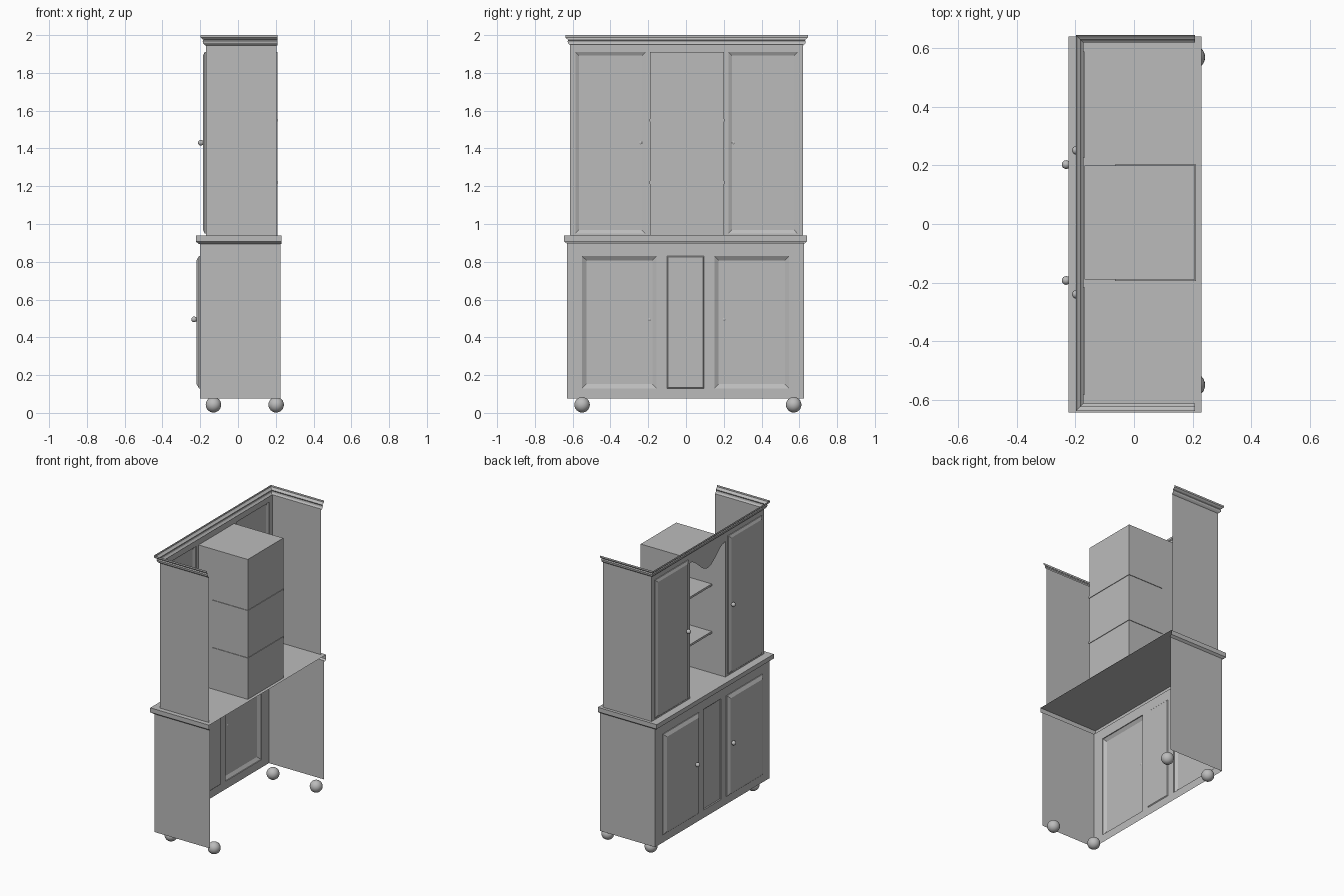
import bpy, bmesh, math

cube = bpy.data.objects.get("Cube")
if cube:
    bpy.data.objects.remove(cube, do_unlink=True)

# Single painted finish
GREY = (0.5, 0.5, 0.5, 1)
paint = bpy.data.materials.new("grey paint")
paint.use_nodes = True
paint.diffuse_color = GREY
paint.node_tree.nodes["Principled BSDF"].inputs["Base Color"].default_value = GREY


def finish(name, bm, smooth=False):
    bmesh.ops.remove_doubles(bm, verts=bm.verts, dist=0.0001)
    bmesh.ops.recalc_face_normals(bm, faces=bm.faces)
    for f in bm.faces:
        f.smooth = smooth
    mesh = bpy.data.meshes.new(name)
    bm.to_mesh(mesh)
    bm.free()
    mesh.materials.append(paint)
    obj = bpy.data.objects.new(name, mesh)
    bpy.context.collection.objects.link(obj)
    return obj


def face(bm, points):
    return bm.faces.new([bm.verts.new(p) for p in points])


def sweep(name, profile, front, back, y0, y1, closed_top=False):
    """Sweep (outset, height) points round the front and both ends."""
    bm = bmesh.new()
    rings = [[(back, y0 - o, z), (front - o, y0 - o, z),
              (front - o, y1 + o, z), (back, y1 + o, z)] for o, z in profile]
    for a, b in zip(rings, rings[1:]):
        for i in range(3):
            face(bm, [a[i], a[i + 1], b[i + 1], b[i]])
    if closed_top:
        face(bm, rings[-1])
    return finish(name, bm)


def pressed_panel(name, y0, y1, z0, z1, levels):
    """Nested rectangles, each level an (inset, x) pair, closed at the last."""
    bm = bmesh.new()
    rings = [[(x, y0 + d, z0 + d), (x, y1 - d, z0 + d),
              (x, y1 - d, z1 - d), (x, y0 + d, z1 - d)] for d, x in levels]
    for a, b in zip(rings, rings[1:]):
        for i in range(4):
            j = (i + 1) % 4
            face(bm, [a[i], a[j], b[j], b[i]])
    face(bm, rings[-1])
    return finish(name, bm)


def face_frame(name, x, ys, zs, holes, extra=None):
    """Grid of flat cells with the cells in holes left open."""
    bm = bmesh.new()
    for i in range(len(ys) - 1):
        for j in range(len(zs) - 1):
            if (i, j) not in holes:
                face(bm, [(x, ys[i], zs[j]), (x, ys[i + 1], zs[j]),
                          (x, ys[i + 1], zs[j + 1]), (x, ys[i], zs[j + 1])])
    if extra:
        face(bm, extra)
    bmesh.ops.remove_doubles(bm, verts=bm.verts, dist=0.0001)
    bmesh.ops.dissolve_limit(bm, angle_limit=0.01, verts=bm.verts, edges=bm.edges)
    return finish(name, bm)


def end_panel(name, y, x0, x1, z0, z1):
    bm = bmesh.new()
    face(bm, [(x0, y, z0), (x1, y, z0), (x1, y, z1), (x0, y, z1)])
    return finish(name, bm)


def ball(name, x, y, z, r, segments=24):
    bm = bmesh.new()
    bmesh.ops.create_uvsphere(bm, u_segments=segments, v_segments=segments // 2, radius=r)
    bmesh.ops.translate(bm, verts=bm.verts, vec=(x, y, z))
    return finish(name, bm, smooth=True)


def box(name, x0, x1, y0, y1, z0, z1, open_front=False):
    bm = bmesh.new()
    bmesh.ops.create_cube(bm, size=1)
    for v in bm.verts:
        v.co = (x1 if v.co.x > 0 else x0, y1 if v.co.y > 0 else y0,
                z1 if v.co.z > 0 else z0)
    if open_front:
        bm.normal_update()
        bmesh.ops.delete(bm, geom=[f for f in bm.faces
                                   if f.normal.x < -0.5 or f.normal.z < -0.5],
                         context="FACES")
    return finish(name, bm)


# Lower cabinet
BX, BY0, BY1 = -0.2, -0.63, 0.625
for side, y in (("left", BY1), ("right", BY0)):
    end_panel(f"base_end_{side}", y, BX, 0.225, 0.075, 0.9)
ys = [BY0, -0.55, -0.155, -0.1, 0.095, 0.15, 0.545, BY1]
zs = [0.075, 0.13, 0.83, 0.9]
face_frame("base_front_frame", BX, ys, zs, {(1, 1), (3, 1), (5, 1)})
door = [(0, BX), (0, BX - 0.006), (0.022, BX - 0.02)]
pressed_panel("base_door_right", ys[1], ys[2], zs[1], zs[2], door)
pressed_panel("base_door_left", ys[5], ys[6], zs[1], zs[2], door)
pressed_panel("base_centre_panel", ys[3], ys[4], zs[1], zs[2],
              [(0, BX), (0.005, BX + 0.005)])

# Counter, hollow below and open at the back
sweep("counter", [(0, 0.895), (0.015, 0.907), (0.015, 0.938)],
      BX - 0.008, 0.23, BY0, BY1, closed_top=True)

# Upper hutch
UX, UY0, UY1 = -0.17, -0.613, 0.62
for side, y in (("left", UY1), ("right", UY0)):
    end_panel(f"hutch_end_{side}", y, UX, 0.205, 0.938, 1.95)
ys = [UY0, -0.585, -0.215, -0.19, 0.2, 0.225, 0.59, UY1]
zs = [0.938, 0.95, 1.91, 1.95]
# Scalloped valance over the open shelves
steps = 20
curve = []
for k in range(steps + 1):
    t = k / steps
    drop = 0.11 * math.sin(math.pi * t) ** 2
    curve.append((UX, ys[3] + (ys[4] - ys[3]) * t, 1.88 - drop))
valance = curve + [(UX, ys[4], 1.91), (UX, ys[3], 1.91)]
face_frame("hutch_front_frame", UX, ys, zs, {(1, 1), (3, 0), (3, 1), (5, 1)}, valance)
door = [(0, UX), (0, UX - 0.006), (0.018, UX - 0.015)]
pressed_panel("hutch_door_right", ys[1], ys[2], zs[1], zs[2], door)
pressed_panel("hutch_door_left", ys[5], ys[6], zs[1], zs[2], door)

# Open shelf niche, with shelves let into its walls
box("shelf_niche", UX, 0.208, -0.19, 0.2, 0.938, 1.91, open_front=True)
for name, z in (("lower_shelf", 1.22), ("upper_shelf", 1.55)):
    box(name, -0.065, 0.212, -0.194, 0.204, z - 0.007, z + 0.007)

# Crown moulding
sweep("crown_moulding",
      [(0, 1.945), (0.006, 1.95), (0.012, 1.957), (0.014, 1.968), (0.01, 1.975),
       (0.018, 1.98), (0.026, 1.988), (0.026, 2.0)], UX - 0.003, 0.208, UY0, UY1)

# Knobs and ball feet
for side, y in (("left", 0.203), ("right", -0.193)):
    ball(f"base_knob_{side}", -0.232, y, 0.495, 0.015, 16)
for side, y in (("left", 0.252), ("right", -0.24)):
    ball(f"hutch_knob_{side}", -0.197, y, 1.43, 0.015, 16)
for end, x in (("front", -0.13), ("back", 0.202)):
    for side, y in (("left", 0.57), ("right", -0.55)):
        ball(f"{end}_foot_{side}", x, y, 0.043, 0.041)
